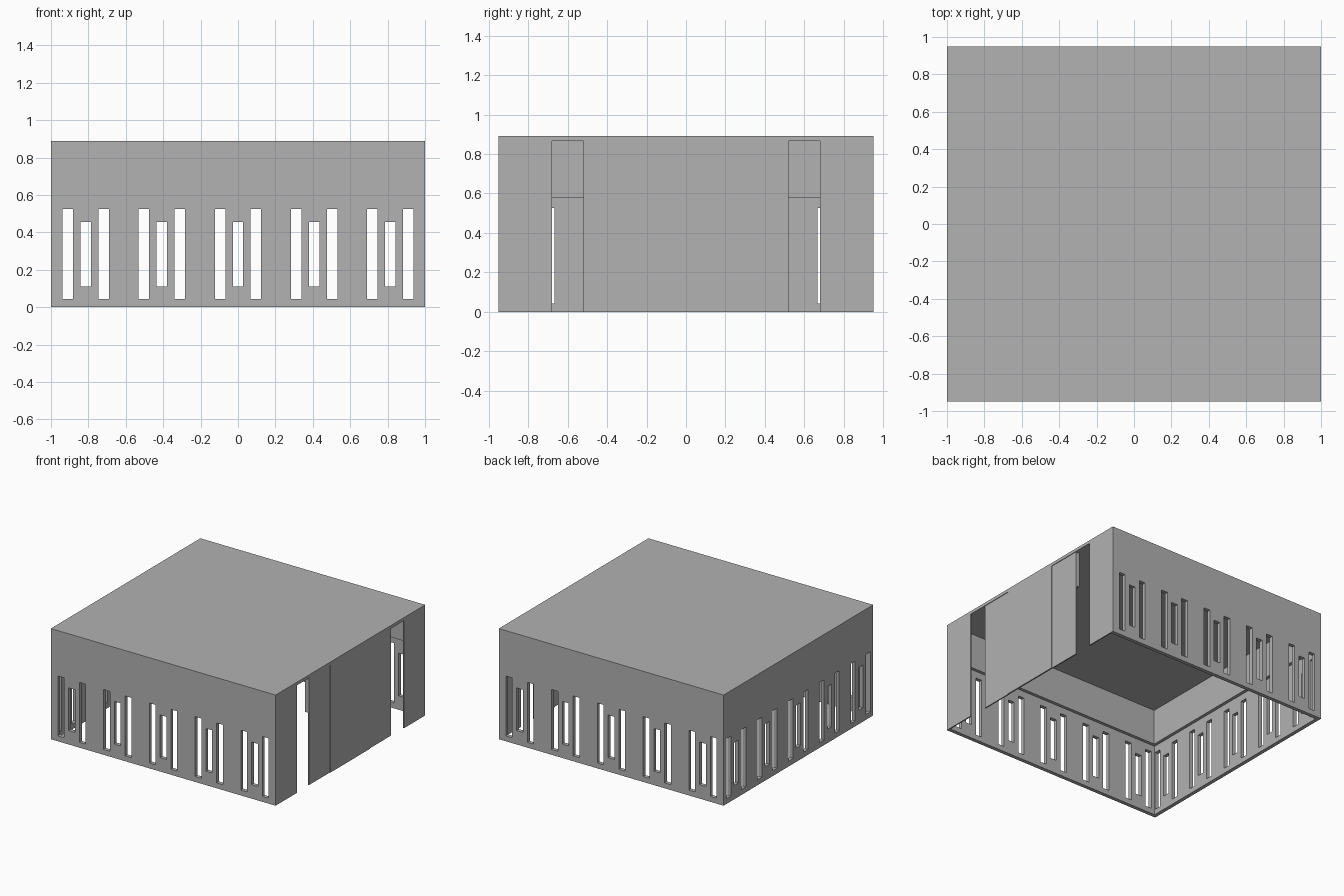
import bpy, bmesh
from math import pi
from mathutils import Matrix

cube = bpy.data.objects.get("Cube")
if cube:
    bpy.data.objects.remove(cube, do_unlink=True)

grey = bpy.data.materials.new("plain_grey")
grey.use_nodes = True
colour = (0.445, 0.445, 0.445, 1)
grey.diffuse_color = colour
grey.node_tree.nodes["Principled BSDF"].inputs["Base Color"].default_value = colour

HX, HY = 1.0, 0.95          # half width and half depth
TOP, CEILING, LEDGE = 0.89, 0.865, 0.58
WALL, LINING = 0.03, 0.025  # thicknesses


def finish(name, bm):
    bmesh.ops.recalc_face_normals(bm, faces=bm.faces)
    mesh = bpy.data.meshes.new(name)
    bm.to_mesh(mesh)
    bm.free()
    mesh.materials.append(grey)
    obj = bpy.data.objects.new(name, mesh)
    bpy.context.collection.objects.link(obj)
    return obj


def box(name, x, y, z):
    bm = bmesh.new()
    bmesh.ops.create_cube(bm, size=1)
    for v in bm.verts:
        for axis, (low, high) in enumerate((x, y, z)):
            v.co[axis] = low if v.co[axis] < 0 else high
    return finish(name, bm)


def window_slots(pitch):
    """Five groups of three slots, the middle one of each shorter."""
    slots = []
    for group in range(-2, 3):
        for side in (-1, 0, 1):
            u = group * pitch + side * 0.096
            low, high = (0.043, 0.525) if side else (0.112, 0.455)
            slots.append((u - 0.028, u + 0.028, low, high))
    return slots


def slotted_wall(name, start, end, pitch, matrix):
    """Wall standing on its outer plane, thickened inward, with open slots."""
    slots = window_slots(pitch)
    us = sorted({start, end} | {u for s in slots for u in s[:2]})
    zs = sorted({0, CEILING} | {z for s in slots for z in s[2:]})
    bm = bmesh.new()
    verts = {(u, z): bm.verts.new((u, 0, z)) for u in us for z in zs}
    for u0, u1 in zip(us, us[1:]):
        for z0, z1 in zip(zs, zs[1:]):
            u, z = (u0 + u1) / 2, (z0 + z1) / 2
            if not any(a < u < b and c < z < d for a, b, c, d in slots):
                bm.faces.new([verts[p] for p in ((u0, z0), (u1, z0), (u1, z1), (u0, z1))])
    grown = bmesh.ops.extrude_face_region(bm, geom=bm.faces[:], use_keep_orig=True)
    moved = [g for g in grown["geom"] if isinstance(g, bmesh.types.BMVert)]
    bmesh.ops.translate(bm, verts=moved, vec=(0, WALL, 0))
    bm.transform(matrix)
    return finish(name, bm)


# Roof slab
box("roof", (-HX, HX), (-HY, HY), (CEILING, TOP))

# Three slotted walls
slotted_wall("front_wall", -HX, 0.99, 0.407, Matrix.Translation((0, -HY, 0)))
slotted_wall("back_wall", -0.99, HX, 0.407,
             Matrix.Translation((0, HY, 0)) @ Matrix.Rotation(pi, 4, "Z"))
slotted_wall("side_wall", WALL - HY, HY - WALL, 0.395,
             Matrix.Translation((-HX, 0, 0)) @ Matrix.Rotation(-pi / 2, 4, "Z"))

# Thicker upper lining that forms a ledge inside the walls
band = (LEDGE, CEILING)
inner_x, inner_y = HX - WALL, HY - WALL
box("side_lining", (-inner_x, LINING - inner_x), (-inner_y, inner_y), band)
for name, s in (("front", -1), ("back", 1)):
    ys = sorted((s * inner_y, s * (inner_y - LINING)))
    box(name + "_lining", (LINING - inner_x, 0.985), ys, band)

# Entrance side: corner panels, two recessed leaves and a centre panel
for name, s in (("front", -1), ("back", 1)):
    box(name + "_corner_panel", (0.99, HX), sorted((s * 0.68, s * HY)), (0, CEILING))
    box(name + "_door_leaf", (0.985, 0.995), sorted((s * 0.25, s * 0.52)), (0, CEILING))
box("centre_panel", (0.988, HX), (-0.25, 0.25), (0, CEILING))
box("door_header", (0.96, 0.985), (-0.52, 0.52), band)
